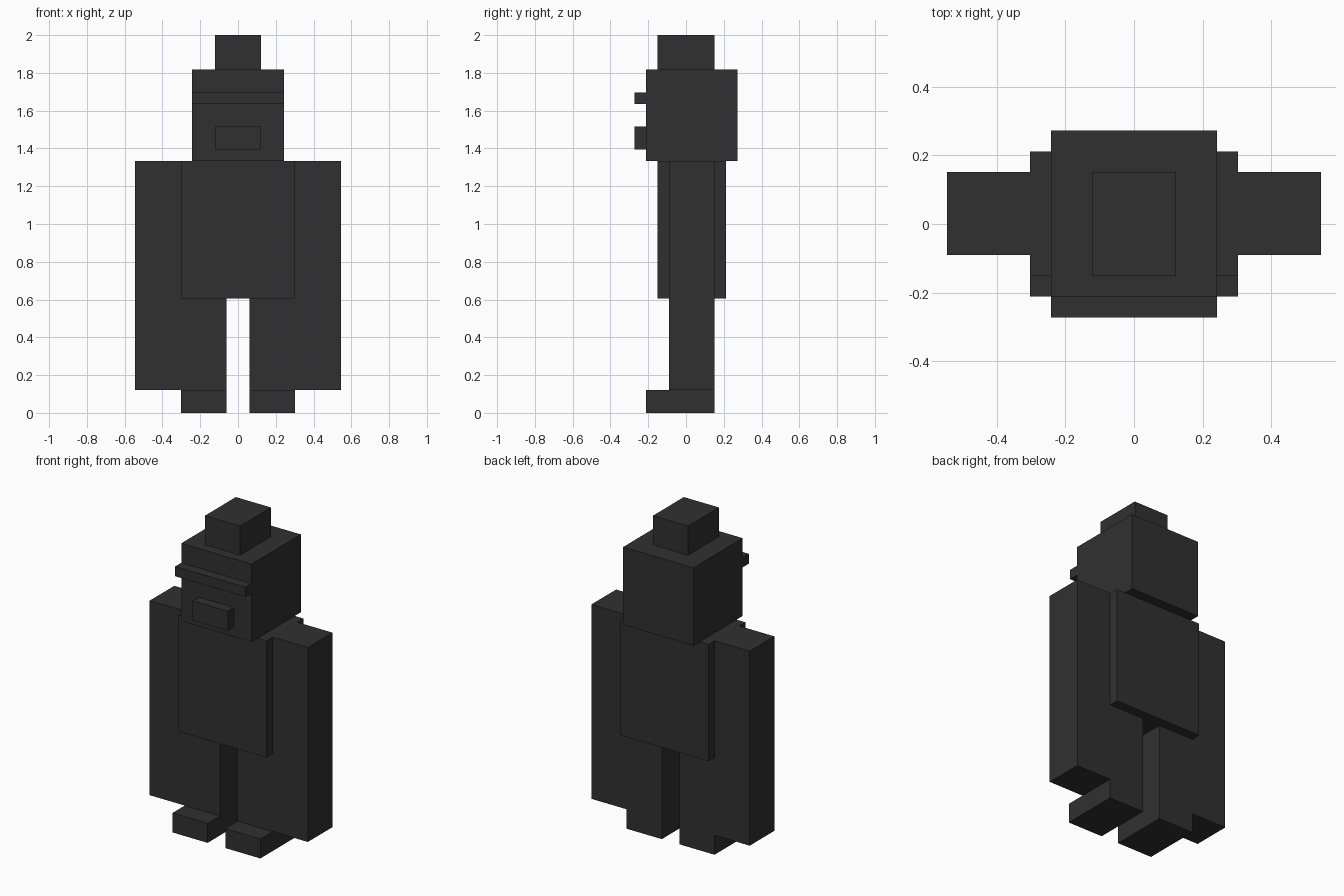
import bpy

# Remove the default cube
cube = bpy.data.objects.get("Cube")
if cube:
    bpy.data.objects.remove(cube, do_unlink=True)

UNIT = 2 / 33  # the figure is 33 blocks tall

charcoal = bpy.data.materials.new("charcoal")
charcoal.use_nodes = True
colour = (0.03, 0.03, 0.03, 1)
charcoal.diffuse_color = colour
bsdf = next(n for n in charcoal.node_tree.nodes if n.type == "BSDF_PRINCIPLED")
bsdf.inputs["Base Color"].default_value = colour


def block(name, x, y, z):
    """Box spanning the given (low, high) ranges, in blocks."""
    spans = (x, y, z)
    bpy.ops.mesh.primitive_cube_add(size=1)
    obj = bpy.context.object
    obj.name = obj.data.name = name
    obj.location = [(lo + hi) / 2 * UNIT for lo, hi in spans]
    obj.scale = [(hi - lo) * UNIT for lo, hi in spans]
    bpy.ops.object.transform_apply(location=False, rotation=False, scale=True)
    obj.data.materials.append(charcoal)
    return obj


def pair(name, x, y, z):
    """Matching blocks on the model's left (+x) and right (-x)."""
    block("left_" + name, x, y, z)
    block("right_" + name, (-x[1], -x[0]), y, z)


# Limbs
pair("foot", (1, 5), (-3.5, 2.5), (0, 2))
pair("leg", (1, 5), (-1.5, 2.5), (2, 10))
pair("arm", (5, 9), (-1.5, 2.5), (2, 22))

# Torso and head
block("torso", (-5, 5), (-2.5, 3.5), (10, 22))
block("head", (-4, 4), (-3.5, 4.5), (22, 30))
block("top_knot", (-2, 2), (-2.5, 2.5), (30, 33))

# Face
block("brow", (-4, 4), (-4.5, -3.5), (27, 28))
block("muzzle", (-2, 2), (-4.5, -3.5), (23, 25))
